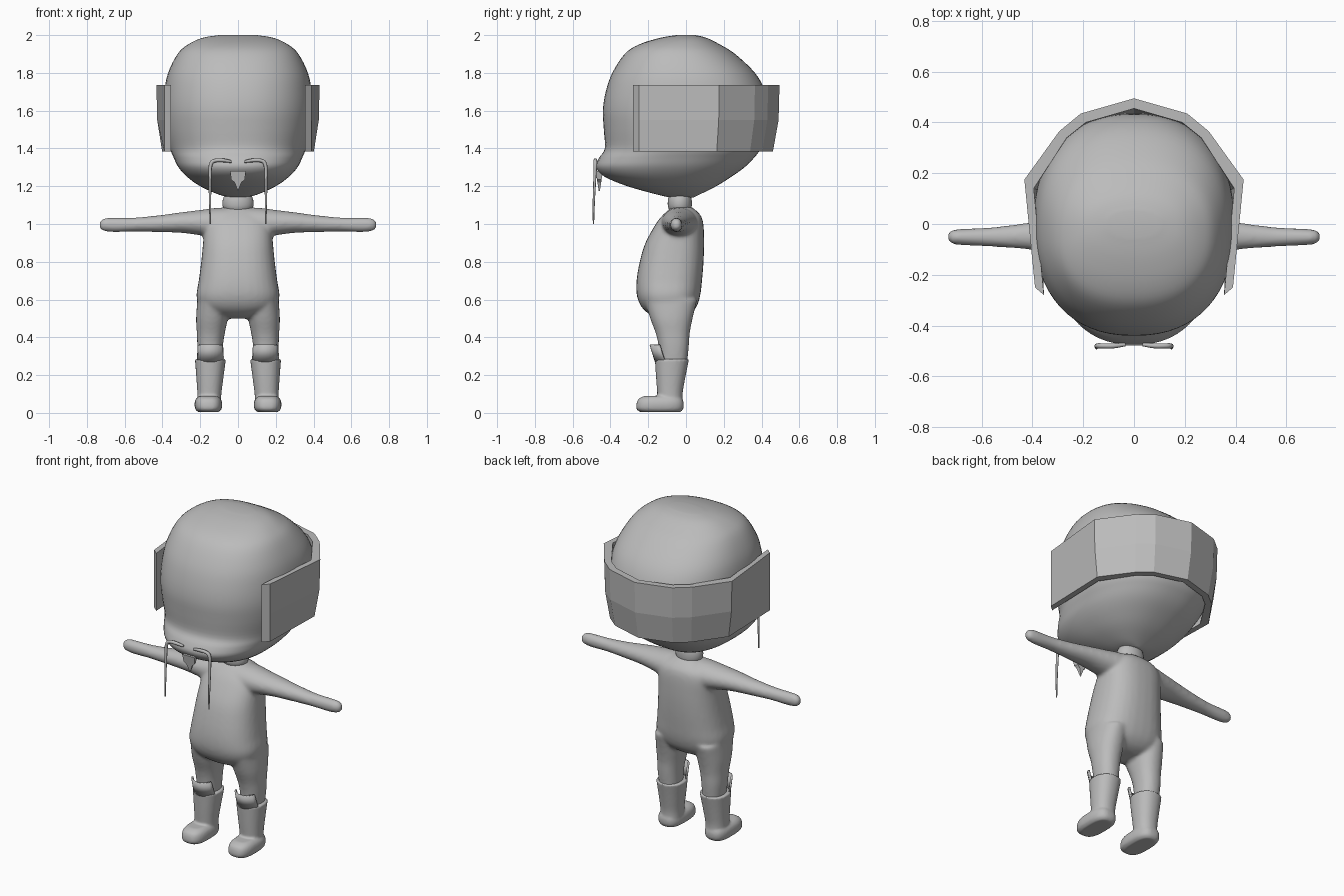
import bpy, bmesh
from math import sin, cos, pi, radians
from mathutils import Vector

cube = bpy.data.objects.get("Cube")
if cube:
    bpy.data.objects.remove(cube, do_unlink=True)

grey = bpy.data.materials.new("plain grey")
grey.use_nodes = True
grey.diffuse_color = (0.5, 0.5, 0.5, 1)
grey.node_tree.nodes["Principled BSDF"].inputs["Base Color"].default_value = (0.5, 0.5, 0.5, 1)


def add_object(name, bm, smooth=True):
    bmesh.ops.recalc_face_normals(bm, faces=bm.faces)
    for f in bm.faces:
        f.smooth = smooth
    mesh = bpy.data.meshes.new(name)
    bm.to_mesh(mesh)
    bm.free()
    mesh.materials.append(grey)
    obj = bpy.data.objects.new(name, mesh)
    bpy.context.collection.objects.link(obj)
    return obj


def spline(rows, steps):
    """Smoothly interpolate rows of numbers."""
    rows = [Vector(r) for r in rows]
    out = []
    for i in range(len(rows) - 1):
        a, b = rows[i], rows[i + 1]
        before, after = rows[max(i - 1, 0)], rows[min(i + 2, len(rows) - 1)]
        for s in range(steps):
            t = s / steps
            out.append(0.5 * (2 * a + (b - before) * t
                              + (2 * before - 5 * a + 4 * b - after) * t * t
                              + (3 * a - before - 3 * b + after) * t ** 3))
    return out + [rows[-1]]


def loft(bm, rows, along="z", sides=32, power=2.0, steps=4):
    """Rows hold position, then low and high limits on the two cross axes."""
    rings = []
    for p, u0, u1, v0, v1 in spline(rows, steps):
        ring = []
        for k in range(sides):
            c, s = cos(2 * pi * k / sides), sin(2 * pi * k / sides)
            c = abs(c) ** (2 / power) * (1 if c > 0 else -1)
            s = abs(s) ** (2 / power) * (1 if s > 0 else -1)
            u = (u0 + u1) / 2 + (u1 - u0) / 2 * c
            v = (v0 + v1) / 2 + (v1 - v0) / 2 * s
            ring.append(bm.verts.new((u, v, p) if along == "z" else (p, u, v)))
        rings.append(ring)
    for a, b in zip(rings, rings[1:]):
        for k in range(sides):
            n = (k + 1) % sides
            bm.faces.new((a[k], a[n], b[n], b[k]))
    bm.faces.new(rings[0])
    bm.faces.new(rings[-1])


def mirrored(rows, side):
    """Swap a left-hand set of upright rows to the given side."""
    return [(p, *sorted((side * a, side * b)), c, d) for p, a, b, c, d in rows]


def fuse(obj, voxel, rounds):
    """Blend overlapping volumes into one smooth skin."""
    bm = bmesh.new()
    bm.from_mesh(obj.data)
    bmesh.ops.recalc_face_normals(bm, faces=bm.faces)
    bm.to_mesh(obj.data)
    bm.free()
    mod = obj.modifiers.new("Fuse", "REMESH")
    mod.mode = "VOXEL"
    mod.voxel_size = voxel
    mod.use_smooth_shade = True
    soft = obj.modifiers.new("Soften", "SMOOTH")
    soft.factor = 0.5
    soft.iterations = rounds


# Head with a low, bulging muzzle: height, half width, front, back
head_rows = [(1.14, .03, -.08, .04), (1.155, .10, -.15, .07), (1.2, .2, -.31, .16),
             (1.25, .27, -.43, .24), (1.3, .315, -.475, .31), (1.35, .34, -.46, .36),
             (1.4, .36, -.43, .395), (1.5, .385, -.435, .43), (1.6, .395, -.44, .435),
             (1.7, .39, -.425, .42), (1.8, .37, -.39, .365), (1.9, .32, -.325, .26),
             (1.95, .265, -.25, .18), (1.985, .19, -.14, .11), (2.0, .1, -.05, .05)]
bm = bmesh.new()
loft(bm, [(z, -w, w, f, b) for z, w, f, b in head_rows], sides=64, power=2.3)
add_object("head", bm)

# Faceted band around the back and sides of the head
outer = [(0, .495), (.21, .435), (.295, .365), (.432, .175), (.39, -.25)]
inner = [(0, .455), (.19, .4), (.265, .34), (.395, .14), (.355, -.28)]


def both_sides(points):
    return [(-x, y) for x, y in reversed(points[1:])] + points


bm = bmesh.new()
levels = []
for z, scale in ((1.385, .93), (1.55, .99), (1.735, 1.0)):
    loops = []
    for points in (outer, inner):
        loops.append([bm.verts.new((x * (scale if y > 0 else 1), y * (scale if y > 0 else 1), z))
                      for x, y in both_sides(points)])
    levels.append(loops[0] + loops[1][::-1])
for low, high in zip(levels, levels[1:]):
    for k in range(len(low)):
        n = (k + 1) % len(low)
        bm.faces.new((low[k], low[n], high[n], high[k]))
for ring in (levels[0], levels[-1]):
    for k in range(len(ring) // 2 - 1):
        bm.faces.new((ring[k], ring[k + 1], ring[-2 - k], ring[-1 - k]))
add_object("head_band", bm, smooth=False)

# Neck ring
bm = bmesh.new()
loft(bm, [(1.06, -.06, .06, -.08, .02), (1.09, -.08, .08, -.095, .03),
          (1.13, -.08, .08, -.095, .03), (1.17, -.06, .06, -.08, .02)])
add_object("neck", bm)

# Body: torso, arms and legs fused together
torso = [(.5, -.06, .06, -.14, -.02), (.52, -.14, .14, -.19, .02), (.56, -.2, .2, -.235, .055),
         (.62, -.22, .22, -.26, .075), (.7, -.208, .208, -.262, .085), (.8, -.195, .195, -.245, .093),
         (.9, -.185, .185, -.215, .096), (1.0, -.175, .175, -.16, .092), (1.05, -.14, .14, -.12, .075),
         (1.09, -.07, .07, -.075, .03)]
arm = [(0, -.13, .06, .93, 1.09), (.12, -.13, .06, .925, 1.085), (.2, -.125, .045, .94, 1.074),
       (.3, -.115, .025, .953, 1.062), (.42, -.1, .005, .957, 1.046), (.55, -.09, -.012, .96, 1.034),
       (.65, -.085, -.018, .957, 1.033), (.71, -.08, -.022, .962, 1.03), (.733, -.065, -.035, .98, 1.01)]
leg = [(.25, .085, .205, -.135, .005), (.35, .08, .215, -.145, .015), (.42, .07, .218, -.16, .02),
       (.5, .055, .222, -.19, .035), (.6, .05, .215, -.22, .06)]
bm = bmesh.new()
loft(bm, torso, power=2.5)
for side in (1, -1):
    loft(bm, [(side * r[0], *r[1:]) for r in arm], along="x")
    loft(bm, mirrored(leg, side), power=2.2)
fuse(add_object("body", bm), .01, 8)

# Boots, each with a raised flap at the front of the cuff
shaft = [(.04, .09, .215, -.15, -.015), (.1, .088, .215, -.152, -.018), (.18, .078, .22, -.158, -.005),
         (.285, .064, .228, -.165, .016)]
shoe = [(.004, .105, .21, -.24, -.03), (.02, .087, .226, -.262, -.015), (.05, .084, .23, -.262, -.012),
        (.075, .092, .222, -.25, -.02), (.09, .11, .205, -.22, -.04)]
for side, word in ((1, "left"), (-1, "right")):
    bm = bmesh.new()
    loft(bm, mirrored(shaft, side), power=2.2)
    loft(bm, mirrored(shoe, side), power=2.8)
    fuse(add_object(word + "_boot", bm), .007, 3)

    bm = bmesh.new()
    rows = []
    for z, radius, lean in ((.27, .08, 0), (.36, .074, -.028)):
        rows.append([bm.verts.new((side * .146 + radius * sin(radians(a)),
                                   -.075 + lean - .09 * cos(radians(a)), z))
                     for a in range(-65, 66, 13)])
    for k in range(len(rows[0]) - 1):
        bm.faces.new((rows[0][k], rows[0][k + 1], rows[1][k + 1], rows[1][k]))
    flap = add_object(word + "_boot_flap", bm)
    flap.modifiers.new("Thickness", "SOLIDIFY").thickness = .01

# Long drooping moustache
path = [(.035, -.475, 1.33, .7), (.08, -.48, 1.337, 1), (.125, -.48, 1.335, 1),
        (.144, -.48, 1.315, 1), (.148, -.482, 1.26, .8), (.148, -.488, 1.12, .6), (.147, -.49, 1.0, .35)]
for side, word in ((1, "left"), (-1, "right")):
    curve = bpy.data.curves.new(word + "_moustache", "CURVE")
    curve.dimensions = "3D"
    curve.bevel_depth = .01
    curve.bevel_resolution = 2
    curve.use_fill_caps = True
    points = spline(path, 4)
    line = curve.splines.new("POLY")
    line.points.add(len(points) - 1)
    for point, (x, y, z, r) in zip(line.points, points):
        point.co = (side * x, y, z, 1)
        point.radius = r
    curve.materials.append(grey)
    bpy.context.collection.objects.link(bpy.data.objects.new(word + "_moustache", curve))

# Small pointed chin beard
bm = bmesh.new()
shape = [(-.042, 1.28), (.042, 1.28), (.036, 1.235), (.018, 1.22), (0, 1.175), (-.018, 1.22), (-.036, 1.235)]
front = [bm.verts.new((x, -.478 + (1.28 - z) * .15, z)) for x, z in shape]
back = [bm.verts.new((x * .8, -.44 - (1.28 - z) * .15, z)) for x, z in shape]
bm.faces.new(front)
bm.faces.new(back)
for k in range(len(shape)):
    n = (k + 1) % len(shape)
    bm.faces.new((front[k], front[n], back[n], back[k]))
add_object("chin_beard", bm, smooth=False)
